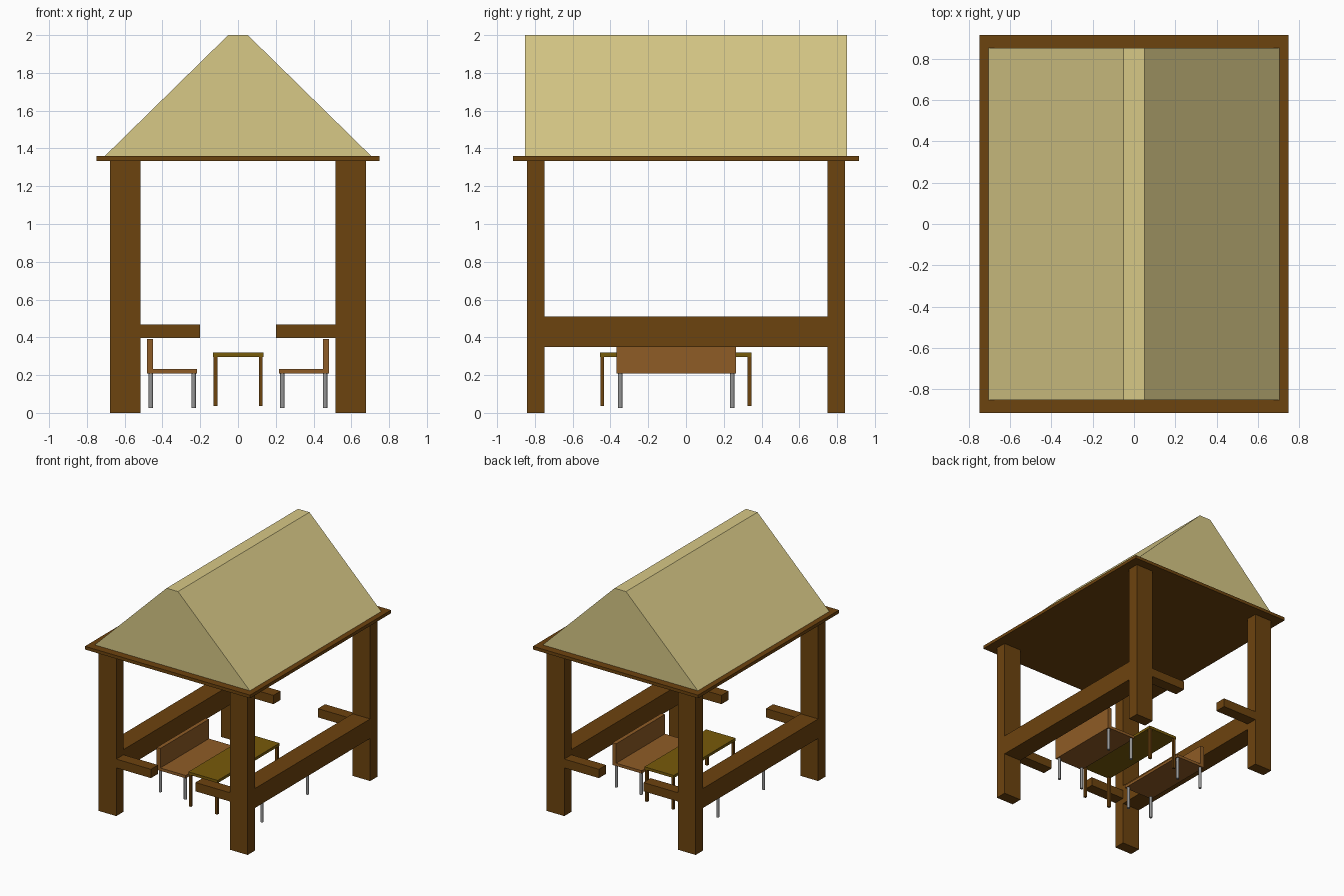
import bpy
import bmesh

if "Cube" in bpy.data.objects:
    bpy.data.objects.remove(bpy.data.objects["Cube"])


def mat(name, rgb):
    m = bpy.data.materials.new(name)
    m.diffuse_color = (*rgb, 1)
    m.use_nodes = True
    m.node_tree.nodes["Principled BSDF"].inputs["Base Color"].default_value = m.diffuse_color
    return m


TIMBER = mat("dark timber", (0.152, 0.056, 0.0045))
STRAW = mat("straw roof", (0.68, 0.58, 0.24))
BENCH = mat("bench wood", (0.275, 0.107, 0.019))
TABLE = mat("table top olive", (0.185, 0.103, 0.003))
METAL = mat("grey metal", (0.30, 0.30, 0.30))


def finish(bm, name, material):
    bmesh.ops.recalc_face_normals(bm, faces=bm.faces)
    me = bpy.data.meshes.new(name)
    bm.to_mesh(me)
    bm.free()
    me.materials.append(material)
    ob = bpy.data.objects.new(name, me)
    bpy.context.collection.objects.link(ob)
    return ob


def box(name, material, x, y, z, top_x=None):
    """Box from (min, max) ranges; top_x optionally narrows the top in x."""
    bm = bmesh.new()
    bmesh.ops.create_cube(bm, size=1)
    for v in bm.verts:
        up = v.co.z > 0
        xr = top_x if (up and top_x) else x
        v.co = (xr[v.co.x > 0], y[v.co.y > 0], z[up])
    return finish(bm, name, material)


def rod(name, material, x, y, z, r):
    bm = bmesh.new()
    bmesh.ops.create_cone(bm, cap_ends=True, segments=16, radius1=r, radius2=r, depth=z[1] - z[0])
    bmesh.ops.translate(bm, verts=bm.verts, vec=(x, y, (z[0] + z[1]) / 2))
    for f in bm.faces:
        f.smooth = len(f.verts) == 4
    for e in bm.edges:
        e.smooth = all(len(f.verts) == 4 for f in e.link_faces)
    return finish(bm, name, material)


def side_x(s, a, b):
    """Mirror an x range to side s."""
    return tuple(sorted((s * a, s * b)))


# Roof and the board beneath it
box("roof", STRAW, (-0.707, 0.707), (-0.853, 0.853), (1.358, 2.0), top_x=(-0.052, 0.052))
box("roof_board", TIMBER, (-0.75, 0.75), (-0.915, 0.915), (1.334, 1.36))

for s, side in ((-1, "left"), (1, "right")):
    # Posts with short entrance rails
    for t, end in ((-1, "front"), (1, "back")):
        yr = side_x(t, 0.748, 0.841)
        box(f"{side}_{end}_post", TIMBER, side_x(s, 0.517, 0.677), yr, (0, 1.334))
        box(f"{side}_{end}_short_rail", TIMBER, side_x(s, 0.202, 0.517), yr, (0.396, 0.468))
    # Long side rail
    box(f"{side}_side_rail", TIMBER, side_x(s, 0.517, 0.677), (-0.748, 0.748), (0.35, 0.51))
    # Bench
    by = (-0.367, 0.264)
    box(f"{side}_bench_seat", BENCH, side_x(s, 0.218, 0.45), by, (0.209, 0.232))
    box(f"{side}_bench_back", BENCH, side_x(s, 0.449, 0.482), by, (0.209, 0.392))
    for lx in (0.235, 0.461):
        for ly in (-0.348, 0.245):
            rod(f"{side}_bench_leg", METAL, s * lx, ly, (0.027, 0.21), 0.0118)

# Table
box("table_top", TABLE, (-0.132, 0.134), (-0.455, 0.348), (0.297, 0.319))
for xr in ((-0.129, -0.109), (0.110, 0.130)):
    for yr in ((-0.453, -0.433), (0.326, 0.346)):
        box("table_leg", TIMBER, xr, yr, (0.036, 0.298))
